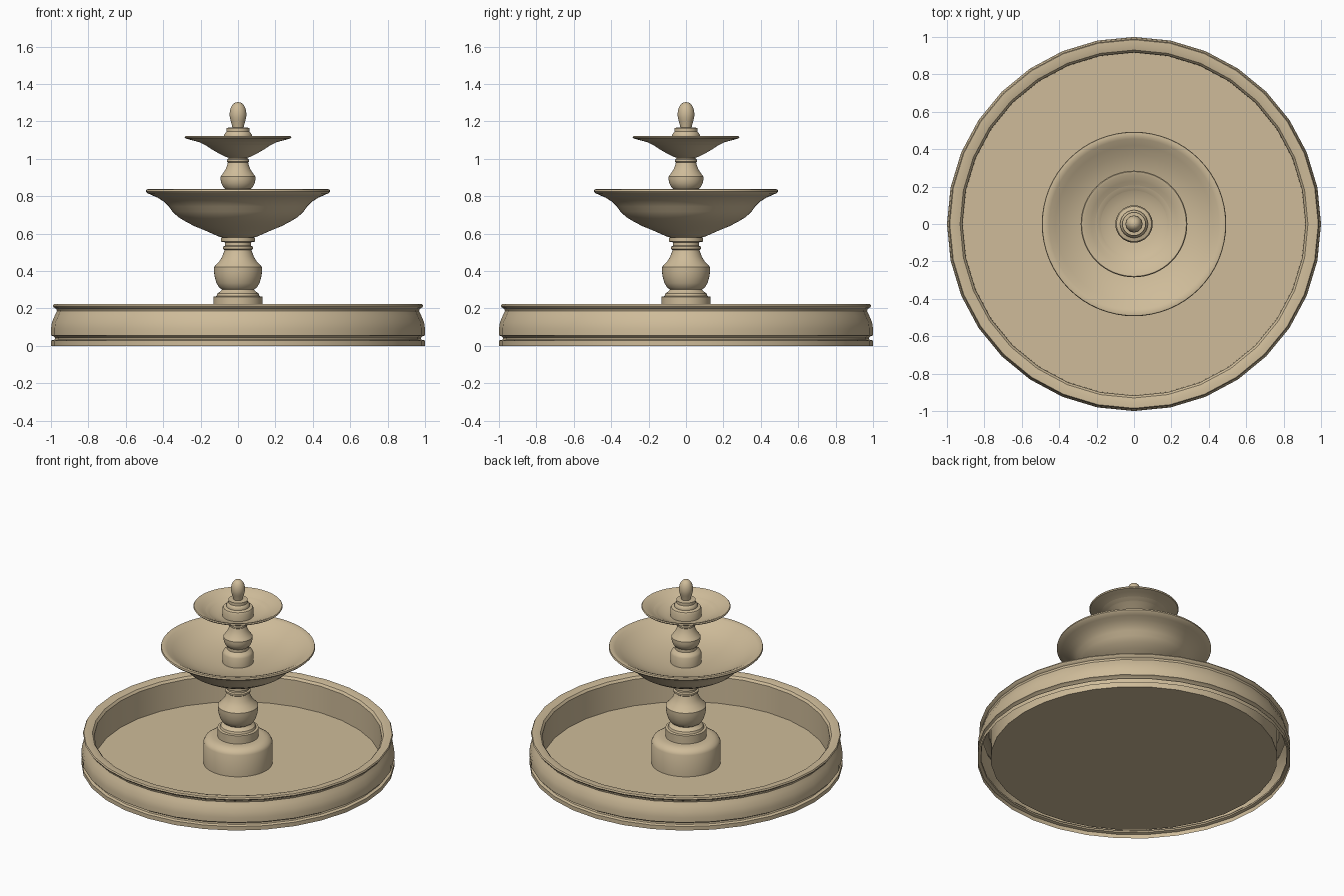
import bpy, math

stone = bpy.data.materials.new("sandstone")
stone.diffuse_color = (0.62, 0.50, 0.32, 1)


def lathe(name, profile, sides=64, angle=35):
    """Revolve (radius, z) points round z; radius 0 closes to a pole."""
    verts, faces, rings = [], [], []
    for r, z in profile:
        start = len(verts)
        if r == 0:
            verts.append((0, 0, z))
            rings.append([start] * sides)
        else:
            for i in range(sides):
                a = 2 * math.pi * i / sides
                verts.append((r * math.cos(a), r * math.sin(a), z))
            rings.append(list(range(start, start + sides)))
    for lo, hi in zip(rings, rings[1:]):
        for i in range(sides):
            j = (i + 1) % sides
            quad = [lo[i], lo[j], hi[j], hi[i]]
            faces.append(list(dict.fromkeys(quad)))
    mesh = bpy.data.meshes.new(name)
    mesh.from_pydata(verts, [], faces)
    mesh.materials.append(stone)
    mesh.shade_smooth()
    mesh.set_sharp_from_angle(angle=math.radians(angle))
    obj = bpy.data.objects.new(name, mesh)
    bpy.context.collection.objects.link(obj)
    return obj


# Pool wall: moulded shell, open underneath
lathe("pool_wall", [
    (1.0, 0), (1.0, 0.028), (0.98, 0.033), (0.977, 0.042), (0.985, 0.05),
    (1.0, 0.056), (1.0, 0.09), (0.995, 0.125), (0.98, 0.16), (0.968, 0.185),
    (0.972, 0.197), (0.985, 0.205), (0.99, 0.213), (0.985, 0.222),
    (0.955, 0.222), (0.93, 0.215), (0.918, 0.20), (0.916, 0.015)], sides=32)

# Pool floor
lathe("pool_floor", [(0.916, 0.015), (0, 0.015)], sides=32)

# Lower pedestal: plinth, collar, baluster and neck rings
lathe("lower_pedestal", [
    (0.22, 0.015), (0.22, 0.165), (0.21, 0.185), (0.185, 0.20), (0.16, 0.205),
    (0.131, 0.205), (0.131, 0.262), (0.115, 0.265), (0.11, 0.28), (0.095, 0.29),
    (0.085, 0.30), (0.10, 0.31), (0.115, 0.335), (0.125, 0.37), (0.129, 0.40),
    (0.129, 0.42), (0.118, 0.432), (0.10, 0.452), (0.085, 0.475), (0.076, 0.50),
    (0.072, 0.512), (0.08, 0.518), (0.08, 0.53), (0.07, 0.535), (0.07, 0.553),
    (0.092, 0.557), (0.092, 0.58)])

# Large bowl: outside up, over the rim, inside down
lathe("large_bowl", [
    (0.06, 0.575), (0.10, 0.583), (0.135, 0.598), (0.18, 0.618), (0.23, 0.638),
    (0.28, 0.664), (0.32, 0.688), (0.35, 0.717), (0.37, 0.745), (0.395, 0.77),
    (0.43, 0.792), (0.46, 0.805), (0.483, 0.815), (0.493, 0.825), (0.49, 0.836),
    (0.475, 0.838), (0.455, 0.83), (0.42, 0.81), (0.37, 0.782),
    (0.30, 0.755), (0.22, 0.737), (0.13, 0.725), (0, 0.722)])

# Upper pedestal
lathe("upper_pedestal", [
    (0.098, 0.72), (0.098, 0.79), (0.09, 0.805), (0.07, 0.82), (0.07, 0.84),
    (0.08, 0.85), (0.09, 0.87), (0.093, 0.89), (0.093, 0.905), (0.082, 0.92),
    (0.068, 0.94), (0.058, 0.965), (0.054, 0.98), (0.06, 0.985), (0.06, 0.995),
    (0.052, 1.0), (0.052, 1.012)])

# Small bowl
lathe("small_bowl", [
    (0.045, 1.003), (0.065, 1.01), (0.10, 1.027), (0.14, 1.05), (0.17, 1.07),
    (0.205, 1.088), (0.25, 1.10), (0.28, 1.108), (0.285, 1.115), (0.28, 1.121),
    (0.265, 1.118), (0.23, 1.10), (0.18, 1.075), (0.13, 1.055), (0, 1.045)])

# Finial: collar steps and egg
egg = [(0.045 * math.sin(t) ** 0.9, 1.237 - 0.066 * math.cos(t))
       for t in (math.pi * k / 12 for k in range(4, 12))]
lathe("finial", [
    (0.10, 1.045), (0.10, 1.10), (0.094, 1.112), (0.074, 1.118), (0.074, 1.128),
    (0.068, 1.138), (0.062, 1.145), (0.062, 1.165), (0.03, 1.167),
    (0.034, 1.185)] + egg + [(0, 1.303)], sides=48)
